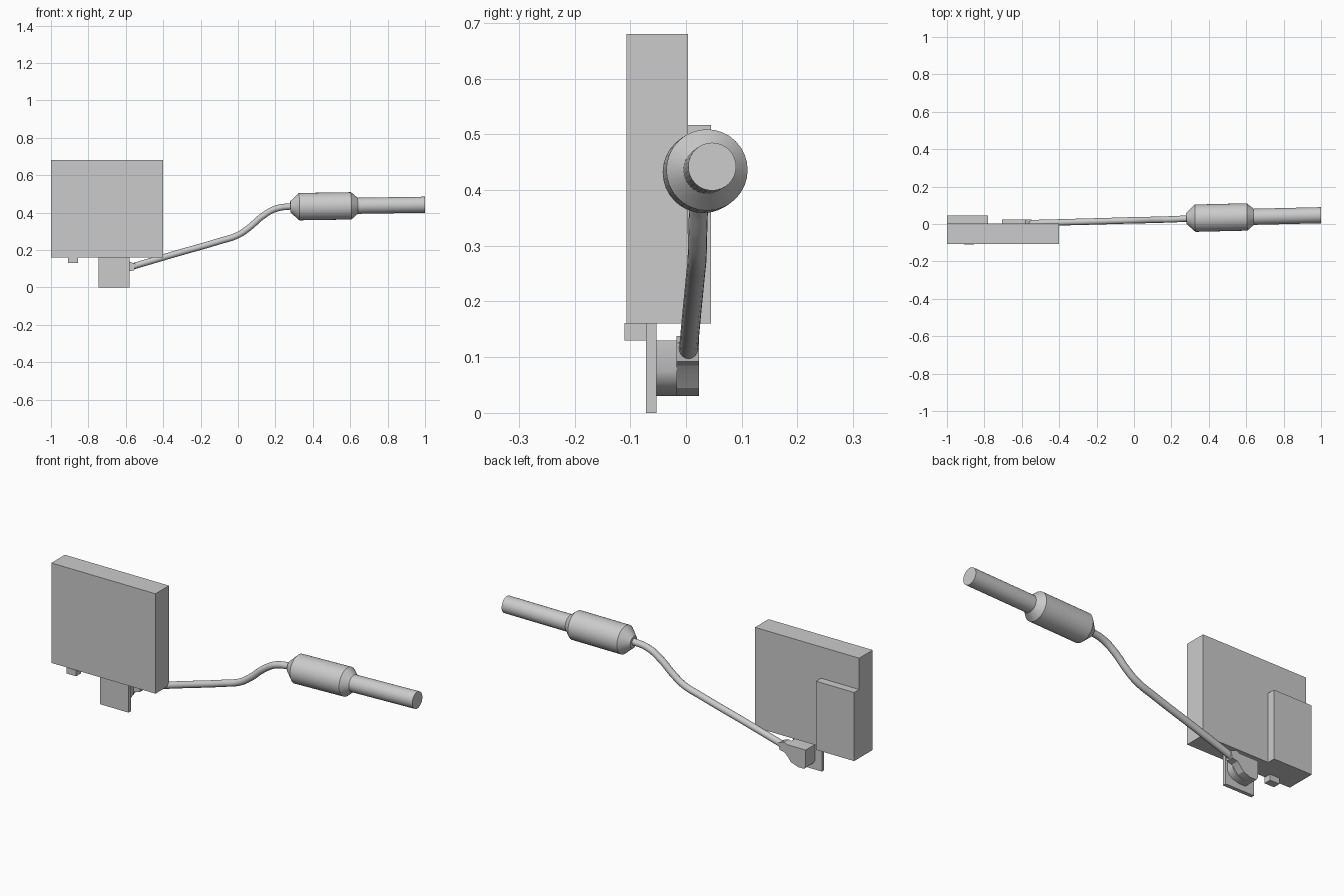
import bpy, bmesh
from math import radians
from mathutils import Vector

if "Cube" in bpy.data.objects:
    bpy.data.objects.remove(bpy.data.objects["Cube"], do_unlink=True)

grey = bpy.data.materials.new("plain grey")
grey.use_nodes = True
GREY = (0.6, 0.6, 0.6, 1)
grey.diffuse_color = GREY
grey.node_tree.nodes["Principled BSDF"].inputs["Base Color"].default_value = GREY


def add_object(name, bm, smooth=False):
    bmesh.ops.recalc_face_normals(bm, faces=bm.faces)
    mesh = bpy.data.meshes.new(name)
    bm.to_mesh(mesh)
    bm.free()
    mesh.materials.append(grey)
    obj = bpy.data.objects.new(name, mesh)
    bpy.context.collection.objects.link(obj)
    if smooth:
        bpy.ops.object.select_all(action='DESELECT')
        bpy.context.view_layer.objects.active = obj
        obj.select_set(True)
        bpy.ops.object.shade_smooth_by_angle(angle=radians(30))
    return obj


def box(name, low, high):
    low, high = Vector(low), Vector(high)
    bm = bmesh.new()
    bmesh.ops.create_cube(bm, size=1)
    for v in bm.verts:
        v.co = (low + high) / 2 + v.co * (high - low)
    add_object(name, bm)


def slab(name, outline, y0, y1):
    """Extrude an x-z outline from y0 to y1."""
    bm = bmesh.new()
    face = bm.faces.new([bm.verts.new((x, y0, z)) for x, z in outline])
    made = bmesh.ops.extrude_face_region(bm, geom=[face])["geom"]
    bmesh.ops.translate(bm, vec=(0, y1 - y0, 0),
                        verts=[g for g in made if isinstance(g, bmesh.types.BMVert)])
    add_object(name, bm, True)


def turned(name, start, end, profile, sides=32):
    """Closed round body along an axis; profile is (distance, radius)."""
    start, axis = Vector(start), (Vector(end) - Vector(start)).normalized()
    turn = axis.to_track_quat('Z', 'Y')
    bm = bmesh.new()
    rings = []
    for dist, radius in profile:
        ring = bmesh.ops.create_circle(bm, segments=sides, radius=radius)["verts"]
        for v in ring:
            v.co = start + turn @ (v.co + Vector((0, 0, dist)))
        rings.append(ring)
    for a, b in zip(rings, rings[1:]):
        for i in range(sides):
            j = (i + 1) % sides
            bm.faces.new((a[i], a[j], b[j], b[i]))
    bm.faces.new(rings[0])
    bm.faces.new(rings[-1])
    add_object(name, bm, True)


# Housing with its raised back cover, foot and hanging tab
box("housing", (-1, -0.107, 0.16), (-0.4, 0.004, 0.68))
box("back_cover", (-1, 0.003, 0.16), (-0.78, 0.045, 0.517))
box("small_foot", (-0.91, -0.11, 0.13), (-0.855, -0.072, 0.161))
box("hanging_tab", (-0.745, -0.072, 0), (-0.58, -0.053, 0.161))

# Cable clamp: rounded inner block and outer arm that holds the cable
slab("clamp_block", [(-0.705, 0.13), (-0.705, 0.045), (-0.695, 0.03), (-0.66, 0.03),
                     (-0.62, 0.04), (-0.6, 0.055), (-0.59, 0.075), (-0.59, 0.13)], -0.053, -0.016)
slab("clamp_arm", [(-0.705, 0.13), (-0.705, 0.045), (-0.695, 0.03), (-0.66, 0.03),
                   (-0.62, 0.045), (-0.6, 0.07), (-0.585, 0.085), (-0.555, 0.092),
                   (-0.547, 0.125), (-0.58, 0.138), (-0.6, 0.13)], -0.017, 0.023)

# Cable: smooth curve with a round section, turned into a mesh
path = [(-0.57, 0.004, 0.11), (-0.35, 0.01, 0.175), (-0.1, 0.017, 0.247), (0, 0.02, 0.28),
        (0.06, 0.021, 0.32), (0.13, 0.023, 0.38), (0.2, 0.025, 0.42), (0.3, 0.03, 0.435)]
curve = bpy.data.curves.new("cable_path", 'CURVE')
curve.dimensions = '3D'
curve.bevel_depth = 0.017
curve.bevel_resolution = 6
curve.use_fill_caps = True
spline = curve.splines.new('BEZIER')
spline.bezier_points.add(len(path) - 1)
for point, co in zip(spline.bezier_points, path):
    point.co = co
    point.handle_left_type = point.handle_right_type = 'AUTO'
helper = bpy.data.objects.new("cable_path", curve)
bpy.context.collection.objects.link(helper)
bpy.context.view_layer.update()
bm = bmesh.new()
bm.from_mesh(helper.to_mesh())
helper.to_mesh_clear()
bpy.data.objects.remove(helper)
add_object("cable", bm, True)

# Handpiece: chamfered grip and slimmer shaft on one axis
tail, tip = (0.28, 0.03, 0.431), (1, 0.047, 0.442)
turned("grip", tail, tip, [(0, 0.03), (0.047, 0.073), (0.325, 0.073), (0.36, 0.043)])
turned("shaft", tail, tip, [(0.35, 0.043), (0.72, 0.043)])
